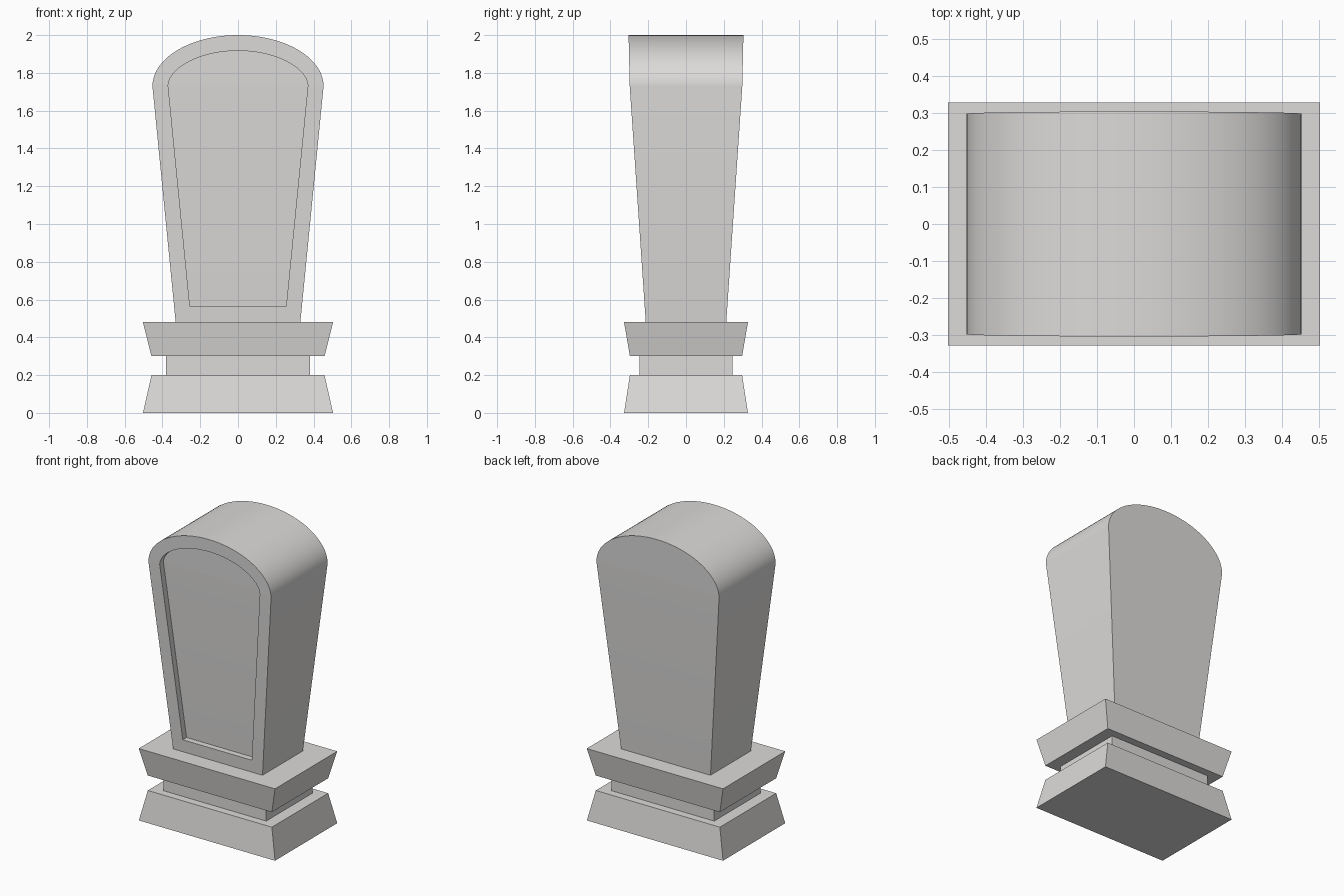
import bpy, bmesh, math
from mathutils import Vector

if "Cube" in bpy.data.objects:
    bpy.data.objects.remove(bpy.data.objects["Cube"])

stone = bpy.data.materials.new("pale_grey_stone")
stone.diffuse_color = (0.72, 0.71, 0.70, 1)
stone.use_nodes = True
stone.node_tree.nodes["Principled BSDF"].inputs["Base Color"].default_value = stone.diffuse_color


def finish(bm, name, smooth=False):
    bmesh.ops.recalc_face_normals(bm, faces=bm.faces)
    mesh = bpy.data.meshes.new(name)
    bm.to_mesh(mesh)
    bm.free()
    mesh.materials.append(stone)
    ob = bpy.data.objects.new(name, mesh)
    bpy.context.collection.objects.link(ob)
    if smooth:
        bpy.ops.object.select_all(action='DESELECT')
        ob.select_set(True)
        bpy.context.view_layer.objects.active = ob
        bpy.ops.object.shade_smooth_by_angle(angle=math.radians(30))


def tapered_block(name, z0, z1, bottom, top):
    """Box whose bottom and top half sizes (x, y) differ."""
    bm = bmesh.new()
    bmesh.ops.create_cube(bm, size=2)
    for v in bm.verts:
        hx, hy = top if v.co.z > 0 else bottom
        v.co = (v.co.x * hx, v.co.y * hy, z1 if v.co.z > 0 else z0)
    finish(bm, name)


# Stepped base
wide, narrow = (0.503, 0.328), (0.458, 0.297)
tapered_block("foot_plinth", 0.0, 0.2, wide, narrow)
tapered_block("plinth_neck", 0.2, 0.3, (0.38, 0.245), (0.38, 0.245))
tapered_block("upper_plinth", 0.3, 0.48, narrow, wide)

# Headstone outline: flared sides and an elliptical top
Z0, ZS, ZT = 0.48, 1.73, 2.0
W0, WS, SEG, RIM, RECESS = 0.33, 0.453, 40, 0.083, 0.04
outline = [Vector((W0, Z0))]
for i in range(SEG + 1):
    a = math.pi * i / SEG
    outline.append(Vector((WS * math.cos(a), ZS + (ZT - ZS) * math.sin(a))))
outline.append(Vector((-W0, Z0)))


def half_depth(z):
    if z < ZS:
        return 0.213 + (0.298 - 0.213) * (z - Z0) / (ZS - Z0)
    return 0.298 + 0.006 * (z - ZS) / (ZT - ZS)


def inset(points, d):
    """Move a counter-clockwise outline inwards by d with mitred corners."""
    out, n = [], len(points)
    for i, p in enumerate(points):
        e1 = (p - points[i - 1]).normalized()
        e2 = (points[(i + 1) % n] - p).normalized()
        n1, n2 = Vector((-e1.y, e1.x)), Vector((-e2.y, e2.x))
        out.append(p + (n1 + n2) * (d / (1 + n1.dot(n2))))
    return out


# Headstone body: back, sides, front rim, recess walls, recessed panel
bm = bmesh.new()
inner = inset(outline, RIM)


def ring(points, side, shift=0.0):
    return [bm.verts.new((p.x, side * half_depth(p.y) + shift, p.y)) for p in points]


def bridge(a, b):
    n = len(a)
    for i in range(n):
        j = (i + 1) % n
        bm.faces.new((a[i], a[j], b[j], b[i]))


def cap(r):
    """Fill a left-right symmetric ring with horizontal strips."""
    n = len(r)
    for i in range(n // 2 - 1):
        vs = [r[i], r[i + 1], r[n - 2 - i], r[n - 1 - i]]
        bm.faces.new(list(dict.fromkeys(vs)))
    # the odd ring ends in a single apex point
    if n % 2:
        m = n // 2
        bm.faces.new((r[m - 1], r[m], r[m + 1]))


rings = [ring(outline, 1), ring(outline, -1), ring(inner, -1), ring(inner, -1, RECESS)]
for a, b in zip(rings, rings[1:]):
    bridge(a, b)
cap(rings[0])
cap(rings[-1])
finish(bm, "headstone", smooth=True)
